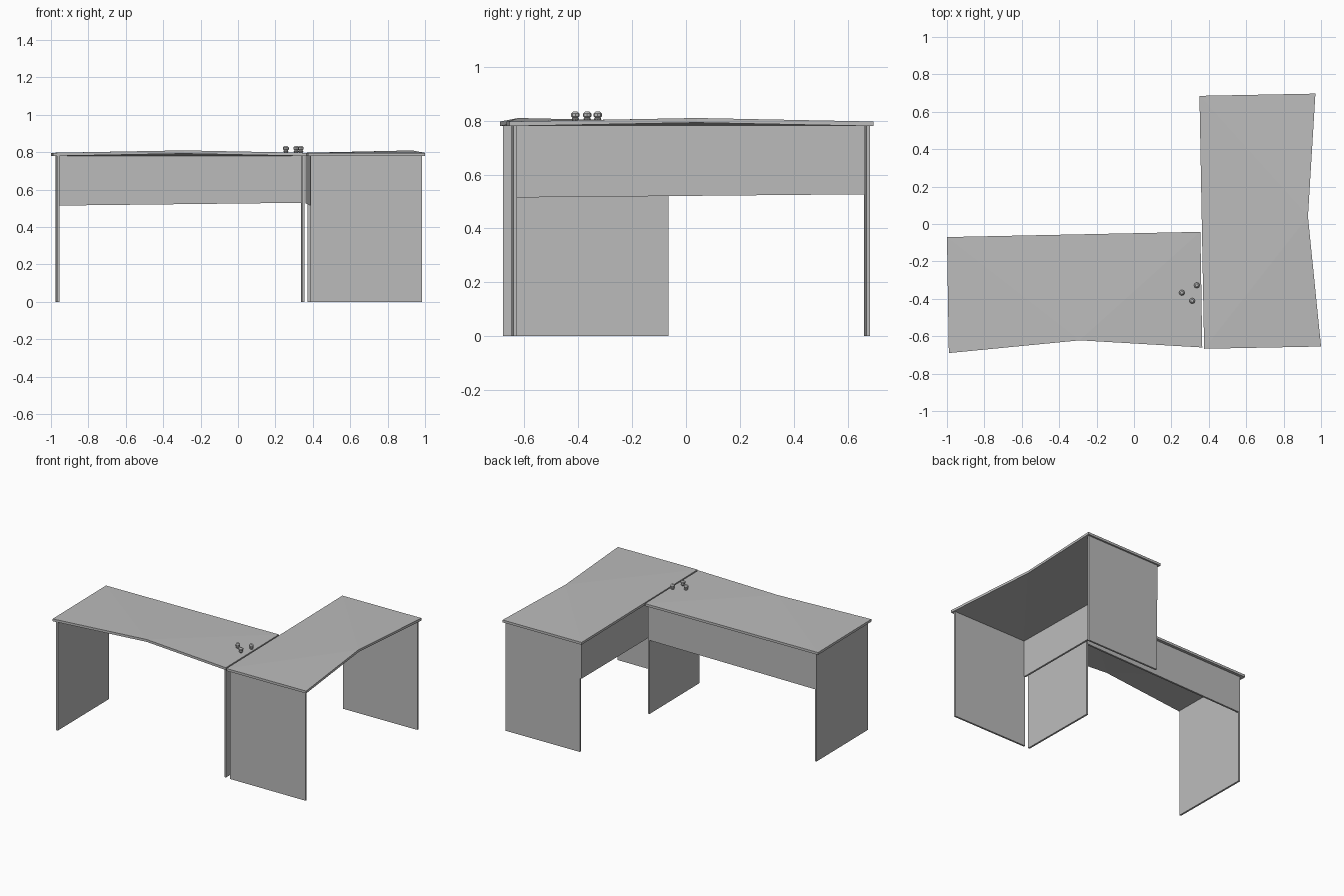
import bpy, bmesh
from mathutils import Vector

if "Cube" in bpy.data.objects:
    bpy.data.objects.remove(bpy.data.objects["Cube"])

grey = bpy.data.materials.new("plain grey")
grey.diffuse_color = (0.5, 0.5, 0.5, 1)
grey.use_nodes = True
grey.node_tree.nodes["Principled BSDF"].inputs["Base Color"].default_value = grey.diffuse_color


def finish(name, bm):
    bmesh.ops.recalc_face_normals(bm, faces=bm.faces)
    mesh = bpy.data.meshes.new(name)
    bm.to_mesh(mesh)
    bm.free()
    mesh.materials.append(grey)
    ob = bpy.data.objects.new(name, mesh)
    bpy.context.collection.objects.link(ob)
    return ob


def desktop(name, corners, mid, z=0.78, thick=0.017, lift=0.013):
    """Five-sided slab; the mid point of the user edge is slightly raised."""
    bm = bmesh.new()
    rings = []
    for h in (z, z + thick):
        ring = [bm.verts.new((x, y, h)) for x, y in corners]
        ring.append(bm.verts.new((*mid, h + lift)))
        for i in range(3):  # fan out from the raised point
            bm.faces.new((ring[4], ring[i], ring[i + 1]))
        rings.append(ring)
    low, high = rings
    for i in range(5):
        j = (i + 1) % 5
        bm.faces.new((low[i], low[j], high[j], high[i]))
    return finish(name, bm)


def panel(name, a, b, za=0.0, zb=0.0, top=0.781, thick=0.013):
    """Upright board from plan point a to b, with its own bottom height at each end."""
    a, b = Vector(a), Vector(b)
    d = (b - a).normalized()
    n = Vector((-d.y, d.x)) * thick / 2
    bm = bmesh.new()
    low = [bm.verts.new((*p, h)) for p, h in
           ((a - n, za), (b - n, zb), (b + n, zb), (a + n, za))]
    high = [bm.verts.new((v.co.x, v.co.y, top)) for v in low]
    bm.faces.new(low)
    bm.faces.new(high)
    for i in range(4):
        j = (i + 1) % 4
        bm.faces.new((low[i], low[j], high[j], high[i]))
    return finish(name, bm)


# Left desk, user side facing the front
desktop("left_desktop",
        [(-0.99, -0.69), (-1.0, -0.07), (0.355, -0.042), (0.365, -0.66)],
        (-0.29, -0.622))
panel("left_desk_outer_leg", (-0.968, -0.09), (-0.962, -0.68))
panel("left_desk_inner_leg", (0.342, -0.065), (0.349, -0.645))
panel("left_desk_back_panel", (-0.962, -0.097), (0.342, -0.07), 0.515, 0.53)

# Right desk, user side facing right
desktop("right_desktop",
        [(1.0, -0.655), (0.375, -0.667), (0.35, 0.685), (0.97, 0.697)],
        (0.93, 0.04))
panel("right_desk_front_leg", (0.388, -0.641), (0.985, -0.634))
panel("right_desk_rear_leg", (0.372, 0.667), (0.955, 0.677))
panel("right_desk_back_panel", (0.391, -0.635), (0.368, 0.67), 0.515, 0.527)

# Three small faceted knobs standing on the left desktop
for i, (x, y) in enumerate([(0.256, -0.367), (0.311, -0.411), (0.336, -0.328)]):
    bm = bmesh.new()
    # head, foot: (height, radius) rings of an eight-sided turned shape
    profile = [(0.797, 0.009), (0.806, 0.014), (0.811, 0.010),
               (0.816, 0.0155), (0.826, 0.0155), (0.834, 0.008)]
    rings = []
    for h, r in profile:
        rings.append(bmesh.ops.create_circle(bm, segments=8, radius=r)["verts"])
        bmesh.ops.translate(bm, vec=(x, y, h), verts=rings[-1])
    for p, q in zip(rings, rings[1:]):
        for k in range(8):
            m = (k + 1) % 8
            bm.faces.new((p[k], p[m], q[m], q[k]))
    bm.faces.new(rings[0])
    bm.faces.new(rings[-1])
    finish(f"knob_{i + 1}", bm)
